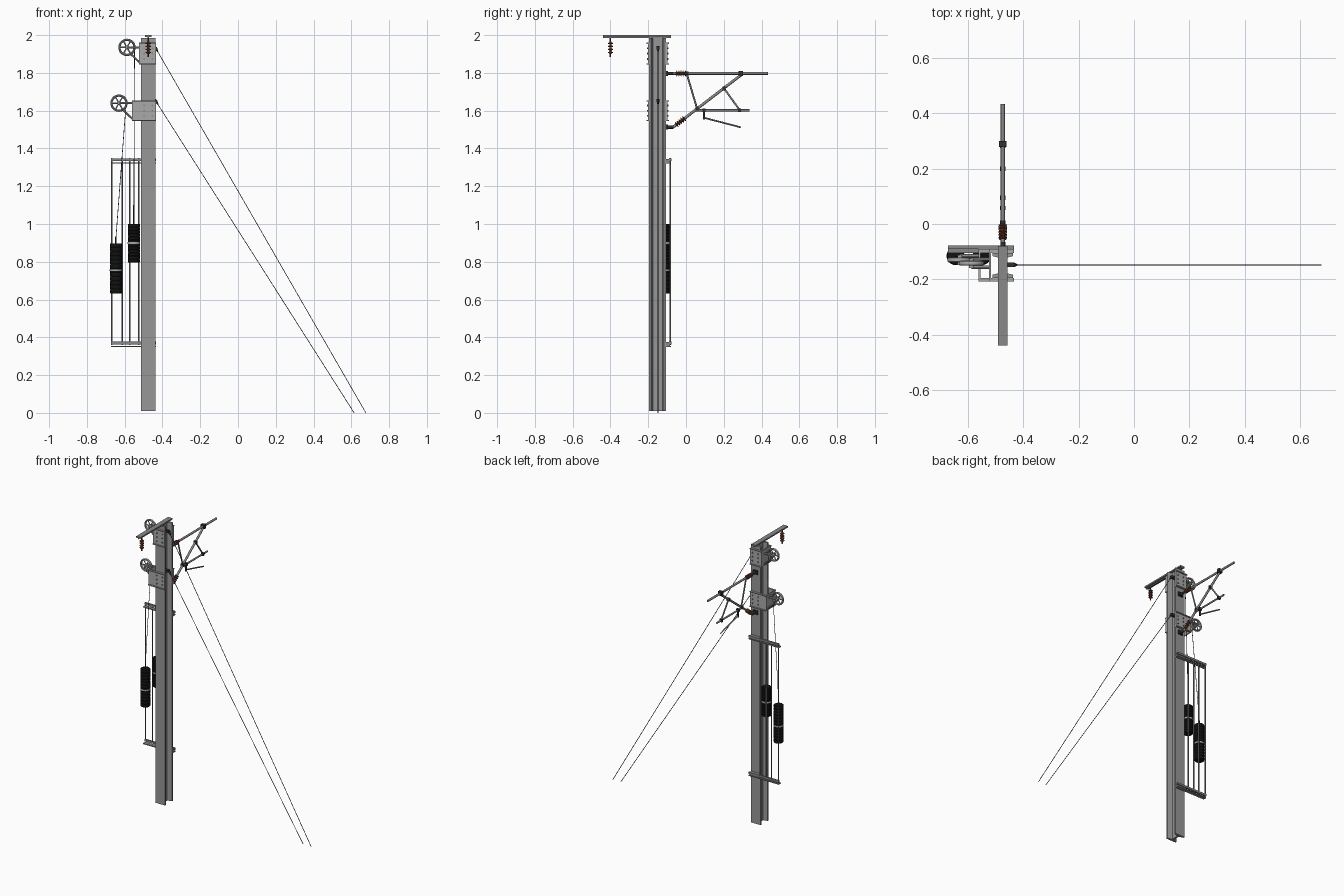
import bpy, bmesh, math
from mathutils import Vector, Matrix

cube = bpy.data.objects.get("Cube")
if cube:
    bpy.data.objects.remove(cube, do_unlink=True)


def material(name, rgb):
    m = bpy.data.materials.new(name)
    m.use_nodes = True
    m.diffuse_color = (*rgb, 1)
    m.node_tree.nodes["Principled BSDF"].inputs["Base Color"].default_value = (*rgb, 1)
    return m


MAST = material("mast grey", (0.31, 0.31, 0.31))
STEEL = material("galvanised steel", (0.4, 0.4, 0.4))
TUBE = material("tube grey", (0.25, 0.25, 0.25))
DARK = material("dark fitting", (0.03, 0.03, 0.03))
BLACK = material("weight black", (0.006, 0.006, 0.006))
BROWN = material("insulator brown", (0.17, 0.05, 0.03))
WIRE = material("wire grey", (0.06, 0.06, 0.06))

X, Y = -0.475, -0.15          # mast axis
BACK, FRONT = Y + 0.045, Y - 0.045


def finish(name, bm, mat, smooth=False):
    bmesh.ops.recalc_face_normals(bm, faces=bm.faces)
    me = bpy.data.meshes.new(name)
    bm.to_mesh(me)
    bm.free()
    me.materials.append(mat)
    ob = bpy.data.objects.new(name, me)
    bpy.context.collection.objects.link(ob)
    if smooth:
        bpy.ops.object.select_all(action="DESELECT")
        ob.select_set(True)
        bpy.context.view_layer.objects.active = ob
        bpy.ops.object.shade_smooth_by_angle(angle=math.radians(40))
    return ob


def box(name, lo, hi, mat):
    lo, hi = Vector(lo), Vector(hi)
    bm = bmesh.new()
    m = Matrix.Translation((lo + hi) / 2) @ Matrix.Diagonal((*(hi - lo), 1))
    bmesh.ops.create_cube(bm, size=1, matrix=m)
    return finish(name, bm, mat)


def lathe(name, start, end, profile, mat, sides=16):
    """Revolve (distance, radius) pairs about the line from start to end."""
    start, end = Vector(start), Vector(end)
    turn = (end - start).to_track_quat("Z", "Y").to_matrix()
    bm = bmesh.new()
    rings = []
    for d, r in profile:
        rings.append([bm.verts.new(start + turn @ Vector((
            r * math.cos(math.tau * i / sides), r * math.sin(math.tau * i / sides), d)))
            for i in range(sides)])
    for a, b in zip(rings, rings[1:]):
        for i in range(sides):
            j = (i + 1) % sides
            bm.faces.new((a[i], a[j], b[j], b[i]))
    bm.faces.new(rings[0])
    bm.faces.new(rings[-1])
    return finish(name, bm, mat, True)


def rod(name, a, b, r, mat, sides=12):
    return lathe(name, a, b, [(0, r), ((Vector(b) - Vector(a)).length, r)], mat, sides)


def prism(name, points, origin, u, v, depth, mat):
    """Extrude a flat outline, given along directions u and v."""
    origin, u, v = Vector(origin), Vector(u), Vector(v)
    bm = bmesh.new()
    f = bm.faces.new([bm.verts.new(origin + u * p + v * q) for p, q in points])
    top = bmesh.ops.extrude_face_region(bm, geom=[f])["geom"]
    bmesh.ops.translate(bm, vec=Vector(depth),
                        verts=[e for e in top if isinstance(e, bmesh.types.BMVert)])
    return finish(name, bm, mat)


def insulator(name, a, b, sheds, wide=0.015, core=0.008):
    length = (Vector(b) - Vector(a)).length
    step = length / sheds
    prof = [(0, core)]
    for i in range(sheds):
        prof += [((i + t) * step, r) for t, r in
                 ((0.2, core), (0.4, wide), (0.65, wide), (0.8, core))]
    lathe(name, a, b, prof + [(length, core)], BROWN)


# Mast: rolled beam with tapered flanges, open toward the sides
quarter = [(0.0375, 0.045), (0.0375, 0.034), (0.006, 0.026)]
outline = quarter + [(x, -y) for x, y in reversed(quarter)]
outline += [(-x, -y) for x, y in quarter] + [(-x, y) for x, y in reversed(quarter)]
prism("mast", outline, (X, Y, 0.01), (1, 0, 0), (0, 1, 0), (0, 0, 1.975), MAST)

# Top arm with hanging insulator
box("top_arm", (X - 0.017, -0.44, 1.99), (X + 0.017, -0.08, 2.0), TUBE)
box("top_arm_rib", (X - 0.004, -0.44, 1.984), (X + 0.004, -0.08, 1.992), TUBE)
rod("hanger", (X, -0.40, 1.99), (X, -0.40, 1.885), 0.004, DARK)
insulator("hanging_insulator", (X, -0.40, 1.965), (X, -0.40, 1.9), 4, 0.014, 0.006)


def bracket(tag, left, low, high):
    """Plates clamped on both flanges, joined by an end plate."""
    right = X + 0.04
    for side, edge in (("front", FRONT), ("back", BACK)):
        s = -1 if side == "front" else 1
        outer = edge + s * 0.006
        box(f"{tag}_{side}_plate", (left, min(edge, outer), low),
            (right, max(edge, outer), high), STEEL)
        for z in (low, high - 0.006):
            out = edge + s * 0.014
            box(f"{tag}_{side}_lip", (left, min(edge, out), z),
                (right, max(edge, out), z + 0.006), STEEL)
        for x in (X - 0.022, X + 0.022):
            for t in (0.25, 0.5, 0.75):
                z = low + (high - low) * t
                rod(f"{tag}_bolt", (x, outer, z), (x, outer + s * 0.006, z), 0.005, TUBE, 6)
    box(f"{tag}_end_plate", (left, FRONT, low), (left + 0.007, BACK, high), STEEL)


def pulley(tag, x, y, z, mount, low):
    """Spoked wheel on a pair of triangular cheek arms."""
    bm = bmesh.new()
    n, m, big, small = 32, 8, 0.04, 0.006
    ring = [[bm.verts.new((x + (big + small * math.cos(b)) * math.cos(a), y + 0.009 * math.sin(b),
                           z + (big + small * math.cos(b)) * math.sin(a)))
             for b in (math.tau * j / m for j in range(m))]
            for a in (math.tau * i / n for i in range(n))]
    for i in range(n):
        for j in range(m):
            k, l = (i + 1) % n, (j + 1) % m
            bm.faces.new((ring[i][j], ring[k][j], ring[k][l], ring[i][l]))
    finish(f"{tag}_wheel_rim", bm, STEEL, True)
    for i in range(6):
        a = math.tau * i / 6
        rod(f"{tag}_wheel_spoke", (x, y, z),
            (x + 0.037 * math.cos(a), y, z + 0.037 * math.sin(a)), 0.0035, STEEL, 8)
    rod(f"{tag}_wheel_hub", (x, y - 0.018, z), (x, y + 0.018, z), 0.009, STEEL)
    for s in (-1, 1):
        cheek = y + s * 0.015
        rod(f"{tag}_arm", (x, cheek, z), (mount, cheek, z), 0.006, STEEL, 8)
        rod(f"{tag}_brace", (x + 0.02, cheek, z - 0.035), (mount, cheek, low), 0.005, STEEL, 8)
        rod(f"{tag}_cheek_link", (x, cheek, z), (x + 0.02, cheek, z - 0.035), 0.004, STEEL, 8)


bracket("upper_bracket", -0.525, 1.845, 1.96)
bracket("lower_bracket", -0.562, 1.545, 1.655)
pulley("upper_pulley", -0.588, -0.142, 1.935, -0.52, 1.855)
pulley("lower_pulley", -0.63, -0.13, 1.64, -0.558, 1.555)


# Balance weights: stacked discs with a light band, hung from the pulleys
def weight(tag, x, low, high, band, eye, wire_top):
    y, r, n = -0.116, 0.032, 12
    step = (high - low) / n
    prof = []
    for i in range(n):
        prof += [((i + t) * step, q) for t, q in
                 ((0, r * 0.93), (0.12, r), (0.88, r), (1, r * 0.93))]
    lathe(f"{tag}_discs", (x, y, low), (x, y, high), prof, BLACK, 20)
    rod(f"{tag}_band", (x, y, band - 0.005), (x, y, band + 0.005), r + 0.001, STEEL, 20)
    rod(f"{tag}_hanger", (x, y, high), (x, y, eye), 0.004, DARK)
    rod(f"{tag}_wire", (x, y, eye), wire_top, 0.0018, WIRE, 6)


weight("outer_weight", -0.646, 0.633, 0.897, 0.755, 0.93, (-0.593, -0.13, 1.63))
weight("inner_weight", -0.551, 0.797, 1.0, 0.9, 1.1, (-0.548, -0.142, 1.935))

# Guide frame for the weights
for z in (0.37, 1.34):
    box("guide_rail", (-0.673, -0.09, z - 0.007), (X + 0.04, -0.078, z + 0.007), TUBE)
    box("guide_rail_flange", (-0.673, BACK, z - 0.021), (X + 0.04, -0.08, z - 0.015), TUBE)
    box("guide_rail_clamp", (X - 0.035, BACK, z - 0.02), (X + 0.035, -0.085, z + 0.005), TUBE)
for x in (-0.668, -0.614, -0.572, -0.525):
    rod("guide_rod", (x, -0.083, 0.36), (x, -0.083, 1.35), 0.004, TUBE, 8)


# Cantilever behind the mast, all in one upright plane
def at(y, z):
    return (X, y, z)


for z in (1.797, 1.513):
    box("cantilever_base", (X - 0.018, BACK, z - 0.014), (X + 0.018, BACK + 0.01, z + 0.014), DARK)
    rod("cantilever_pivot", at(BACK, z), at(-0.065, z), 0.009, DARK)
rod("top_tube", at(-0.07, 1.797), at(0.435, 1.797), 0.0075, TUBE)
insulator("top_insulator", at(-0.055, 1.797), at(0.002, 1.797), 5)
rod("diagonal_tube", at(-0.068, 1.513), at(0.293, 1.79), 0.0075, TUBE)
insulator("diagonal_insulator", at(-0.055, 1.523), at(-0.005, 1.561), 5)
rod("tension_strut", at(0.004, 1.795), at(0.058, 1.613), 0.005, TUBE)
rod("lower_tube", at(0.05, 1.602), at(0.335, 1.602), 0.006, TUBE)
rod("short_strut", at(0.2, 1.72), at(0.285, 1.602), 0.005, TUBE)
rod("steady_drop", at(0.095, 1.602), at(0.095, 1.553), 0.006, DARK)
rod("steady_arm", at(0.093, 1.563), at(0.29, 1.512), 0.0045, TUBE)
for y, z in ((0.29, 1.797), (0.2, 1.718), (0.058, 1.611), (0.283, 1.602), (0.095, 1.602)):
    r = 0.014 if z > 1.79 else 0.01
    box("tube_clamp", (X - r, y - r * 0.8, z - r), (X + r, y + r * 0.8, z + r), DARK)
rod("insulator_cap", at(0.0, 1.797), at(0.012, 1.797), 0.01, DARK)

# Guy wires with cone terminals
for z, foot in ((1.935, 0.677), (1.655, 0.615)):
    top, end = Vector((X + 0.037, -0.148, z)), Vector((foot, -0.148, 0))
    rod("guy_wire", top, end, 0.002, WIRE, 6)
    lathe("guy_terminal", top, end, [(0, 0.008), (0.008, 0.008), (0.03, 0.002)], DARK, 10)
    box("guy_anchor", (X, -0.156, z - 0.008), (X + 0.04, -0.14, z + 0.008), DARK)
